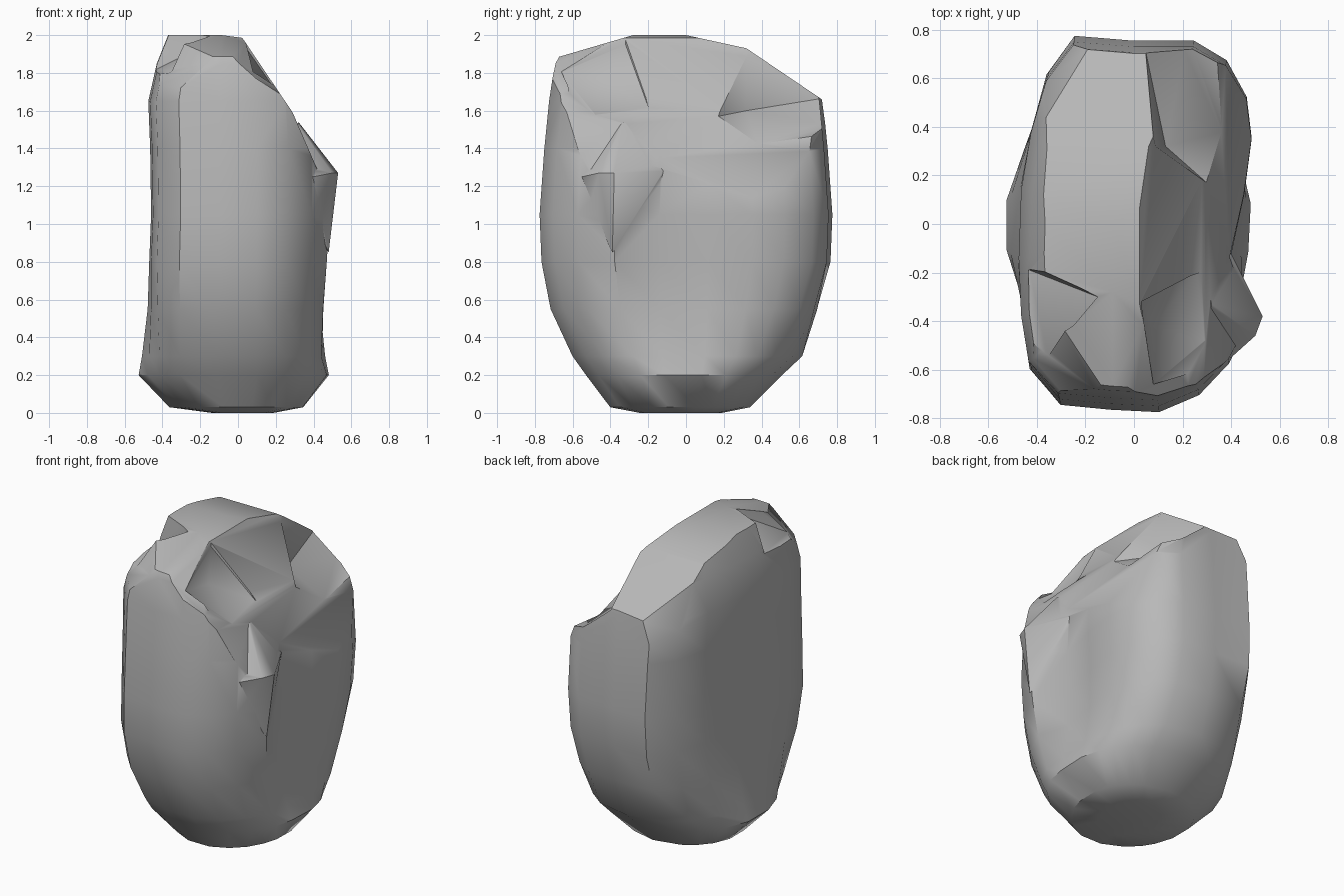
import bpy, bmesh, math
from mathutils import Vector

cube = bpy.data.objects.get("Cube")
if cube:
    bpy.data.objects.remove(cube, do_unlink=True)

stone = bpy.data.materials.new("stone_grey")
stone.use_nodes = True
GREY = (0.48, 0.48, 0.48, 1)
stone.diffuse_color = GREY
stone.node_tree.nodes["Principled BSDF"].inputs["Base Color"].default_value = GREY


def make_object(name, bm):
    bmesh.ops.recalc_face_normals(bm, faces=bm.faces)
    mesh = bpy.data.meshes.new(name)
    bm.to_mesh(mesh)
    bm.free()
    mesh.materials.append(stone)
    obj = bpy.data.objects.new(name, mesh)
    bpy.context.collection.objects.link(obj)
    return obj


def hull(name, points):
    bm = bmesh.new()
    for p in points:
        bm.verts.new(p)
    bmesh.ops.convex_hull(bm, input=bm.verts)
    return make_object(name, bm)


def combine(obj, other, operation):
    bpy.context.view_layer.objects.active = obj
    mod = obj.modifiers.new(operation, 'BOOLEAN')
    mod.operation, mod.object, mod.solver = operation, other, 'EXACT'
    bpy.ops.object.modifier_apply(modifier=mod.name)
    bpy.data.objects.remove(other, do_unlink=True)


# Boulder outline seen from above, at its widest
outline = [(-.31, -.74), (-.43, -.60), (-.46, -.40), (-.47, -.15), (-.46, .15),
           (-.42, .4), (-.36, .62), (-.25, .77), (0, .75), (.24, .75), (.37, .67),
           (.45, .52), (.47, .35), (.44, .12), (.385, -.14), (.47, -.38),
           (.38, -.57), (.26, -.70), (.1, -.77), (-.1, -.76)]

# Height, left, right, front, back, and how closely the ring follows the outline
rings = [(0, -.14, .19, -.25, .19, 0), (.03, -.37, .35, -.41, .34, 0),
         (.2, -.535, .49, -.54, .51, .1), (.3, -.515, .475, -.61, .62, .3),
         (.55, -.48, .46, -.72, .71, .8), (.8, -.47, .47, -.765, .765, 1),
         (1.05, -.46, .485, -.775, .775, 1), (1.4, -.465, .48, -.75, .75, 1),
         (1.65, -.475, .46, -.725, .725, 1), (1.85, -.43, .45, -.695, .69, 1),
         (2.0, -.37, .42, -.62, .6, 1)]

bm = bmesh.new()
loops = []
for z, x0, x1, y0, y1, follow in rings:
    loop = []
    for x, y in outline:
        p = Vector((x / .47, y / .77))
        p = p.normalized().lerp(p, follow)
        loop.append(bm.verts.new((p.x * (x1 if p.x > 0 else -x0),
                                  p.y * (y1 if p.y > 0 else -y0), z)))
    loops.append(loop)
n = len(outline)
for a, b in zip(loops, loops[1:]):
    for i in range(n):
        j = (i + 1) % n
        bm.faces.new((a[i], a[j], b[j], b[i]))
bm.faces.new(loops[0][::-1])
bm.faces.new(loops[-1])

# Chiselled planes: sloping crown first, then the worn corners
for point, normal in [((.04, 0, 1.96), (.40, 0, .27)), ((.285, 0, 1.6), (.30, 0, .13)),
                      ((-.05, 0, 1.995), (.12, 0, .9)), ((0, 0, 2.0), (0, .07, .32)),
                      ((0, .32, 1.93), (0, .23, .34)), ((0, -.28, 2.0), (0, -.12, .41)),
                      ((.1, -.6, 1.82), (.4, -.25, .5)),
                      ((-.42, -.64, 1.66), (-.7, -.7, .8)),
                      ((-.27, .72, 1.52), (-.7, .7, .4))]:
    cut = bmesh.ops.bisect_plane(bm, geom=bm.verts[:] + bm.edges[:] + bm.faces[:],
                                 plane_co=point, plane_no=normal, clear_outer=True)
    edges = [e for e in cut["geom_cut"] if isinstance(e, bmesh.types.BMEdge)]
    bmesh.ops.holes_fill(bm, edges=[e for e in edges if e.is_boundary], sides=0)
boulder = make_object("boulder", bm)

# Jutting nose on the left face
nose = hull("nose", [(.53, -.38, 1.27), (.50, -.46, 1.27), (.32, -.33, 1.54), (.40, -.55, 1.25),
                     (.48, -.39, .85), (.40, -.12, 1.28), (.37, -.16, 1.05),
                     (.28, -.18, 1.46), (.2, -.35, 1.2), (.28, -.6, 1.3)])
combine(boulder, nose, 'UNION')

# Broken hollows: rear shoulder, front shoulder, and nick in the high edge
combine(boulder, hull("rear_hollow", [
    (.13, .32, 1.6), (.15, .55, 1.6), (.30, .17, 1.57), (.37, .38, 1.42), (.42, .60, 1.43),
    (.12, .66, 1.62), (.04, .75, 1.67), (.22, .78, 1.52), (.08, .32, 1.95), (.05, .8, 1.95),
    (.7, .2, 1.7), (.5, .95, 1.6)]), 'DIFFERENCE')
combine(boulder, hull("front_hollow", [
    (.03, -.32, 1.95), (.08, -.42, 1.76), (.08, -.66, 1.80), (.29, -.48, 1.58), (.26, -.2, 1.62),
    (.03, -.32, 2.1), (.07, -.66, 2.1), (.6, -.5, 1.4), (.6, -.2, 1.45)]), 'DIFFERENCE')
combine(boulder, hull("edge_nick", [
    (-.43, -.19, 1.82), (-.15, -.30, 1.96), (-.36, -.27, 1.86), (-.36, -.55, 1.80),
    (-.40, -.17, 2.1), (-.15, -.30, 2.1), (-.6, -.22, 1.78), (-.6, -.5, 1.76),
    (-.5, -.5, 2.1)]), 'DIFFERENCE')

# Smooth shading that keeps the broken edges crisp
bpy.ops.object.select_all(action='DESELECT')
boulder.select_set(True)
bpy.context.view_layer.objects.active = boulder
bpy.ops.object.shade_smooth_by_angle(angle=math.radians(40))
